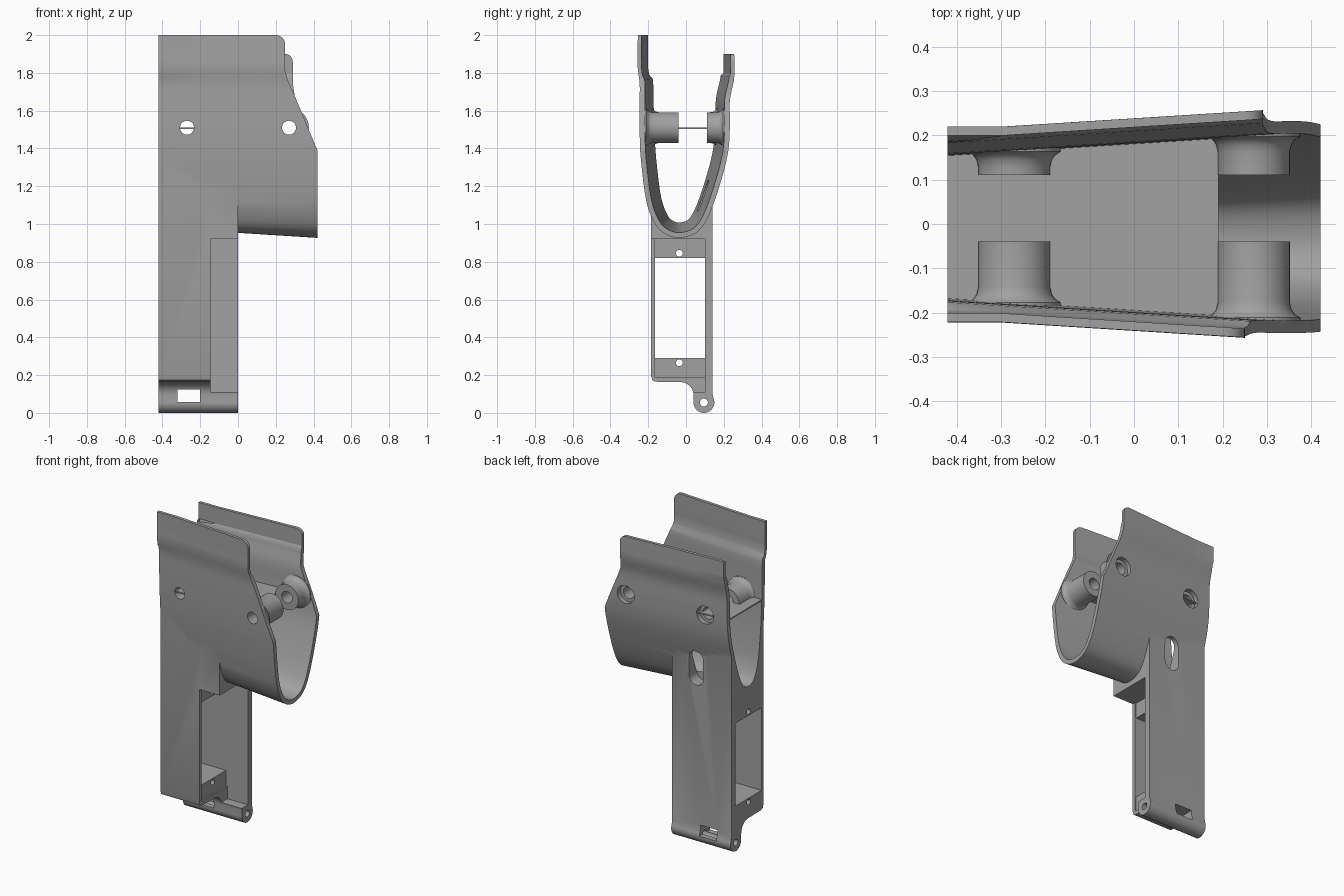
import bpy, bmesh, math
from mathutils import Vector

if "Cube" in bpy.data.objects:
    bpy.data.objects.remove(bpy.data.objects["Cube"])

grey = bpy.data.materials.new("plain_grey")
grey.diffuse_color = (0.36, 0.36, 0.36, 1)
grey.use_nodes = True
grey.node_tree.nodes["Principled BSDF"].inputs["Base Color"].default_value = grey.diffuse_color


def loft(name, rings):
    """Closed solid through rings of equal point count."""
    bm = bmesh.new()
    vs = [[bm.verts.new(p) for p in r] for r in rings]
    n = len(rings[0])
    for a, b in zip(vs, vs[1:]):
        for i in range(n):
            j = (i + 1) % n
            bm.faces.new((a[i], a[j], b[j], b[i]))
    bm.faces.new(vs[0])
    bm.faces.new(vs[-1])
    bmesh.ops.recalc_face_normals(bm, faces=bm.faces)
    me = bpy.data.meshes.new(name)
    bm.to_mesh(me)
    bm.free()
    me.materials.append(grey)
    ob = bpy.data.objects.new(name, me)
    bpy.context.collection.objects.link(ob)
    return ob


def prism(name, axis, pts, a, b):
    """Extrude (y,z) points along x, or (x,z) points along y."""
    if axis == 'x':
        return loft(name, [[(t, p, q) for p, q in pts] for t in (a, b)])
    return loft(name, [[(p, t, q) for p, q in pts] for t in (a, b)])


def arc(cx, cz, r, a0=0, a1=360, n=32):
    full = abs(a1 - a0) == 360
    return [(cx + r * math.cos(math.radians(a0 + (a1 - a0) * i / n)),
             cz + r * math.sin(math.radians(a0 + (a1 - a0) * i / n)))
            for i in range(n if full else n + 1)]


def rect(a0, a1, b0, b1):
    return [(a0, b0), (a1, b0), (a1, b1), (a0, b1)]


def combine(target, tool, op):
    m = target.modifiers.new("bool", 'BOOLEAN')
    m.operation, m.solver, m.object = op, 'EXACT', tool
    bpy.ops.object.select_all(action='DESELECT')
    target.select_set(True)
    bpy.context.view_layer.objects.active = target
    bpy.ops.object.modifier_apply(modifier=m.name)
    bpy.data.objects.remove(tool)


def cut(axis, pts, a, b):
    combine(body, prism("cutter", axis, pts, a, b), 'DIFFERENCE')


# U-shaped shell section at x = 0, from left rim round the bottom to right rim
base = [(-.24, 2.0), (-.24, 1.9), (-.24, 1.83), (-.228, 1.74), (-.226, 1.65),
        (-.222, 1.5), (-.212, 1.34), (-.185, 1.13), (-.145, 1.02), (-.10, .972),
        (-.04, .953), (.03, .97), (.075, 1.015), (.115, 1.1), (.155, 1.22),
        (.188, 1.34), (.204, 1.44), (.21, 1.55), (.213, 1.66), (.235, 1.76),
        (.238, 1.83), (.238, 1.92), (.238, 2.0)]


def smooth(pts, steps=4):
    p = [Vector(q) for q in pts]
    p = [p[0]] + p + [p[-1]]
    out = []
    for i in range(1, len(p) - 2):
        a, b, c, d = p[i - 1:i + 3]
        for k in range(steps):
            t = k / steps
            out.append(.5 * (2 * b + (c - a) * t + (2 * a - 5 * b + 4 * c - d) * t * t
                             + (3 * b - a - 3 * c + d) * t ** 3))
    return out + [p[-1]]


curve = smooth(base)


def section(x, inner):
    """The section grows towards +x; the inner one is thinner and overshoots the rim."""
    ring = []
    for i, p in enumerate(curve):
        t = curve[min(i + 1, len(curve) - 1)] - curve[max(i - 1, 0)]
        nrm = Vector((t.y, -t.x)).normalized()
        if nrm.dot(p - Vector((-.02, 1.5))) < 0:
            nrm = -nrm
        high = p.y > 1.78
        d = .063 * (max(x, -.3) if high else x)
        if inner:
            d -= .02 if high else .028
        q = p + nrm * d
        z = q.y
        if i in (0, len(curve) - 1):
            z = 2.1 if inner else 2.0
        ring.append((x, q.x, z))
    return ring


# Shell and handle in one body
body = loft("shell_and_handle", [section(x, False) for x in (-.42, -.3, -.24, 0, .42)])
handle = ([(-.185, 1.36), (-.185, .195), (-.178, .173), (-.16, .165), (-.03, .163)]
          + arc(-.03, .093, .07, 80, 0, 8)
          + arc(.095, .055, .055, 180, 380, 30) + [(.14, .1), (.14, 1.36)])
combine(body, prism("handle", 'x', handle, -.42, 0), 'UNION')
combine(body, loft("inside", [section(x, True) for x in (-.5, -.3, -.24, 0, .5)]), 'DIFFERENCE')

# Side outlines: sloped front edge, rounded upper corners
slope = [(.5, 1.197), (.30, 1.68)]
cut('y', slope + [(.262, 1.765), (.25, 1.81)] + arc(.2, 1.95, .05, 0, 90, 8)
    + [(.2, 2.2), (.5, 2.2)], -.5, 0)
cut('y', slope + [(.291, 1.74)] + arc(.25, 1.86, .04, 0, 90, 8)
    + [(-.5, 1.9), (-.5, 2.2), (.5, 2.2)], 0, .5)

# Screw bosses with flared roots
HZ = 1.51
for x in (-.27, .27):
    for s, end, wall in ((-1, -.04, -.222), (1, .11, .208)):
        root = wall + s * (.063 * x - .028)
        prof = [(end, .081), (root - s * .035, .081), (root - s * .018, .085),
                (root - s * .007, .093), (root, .105), (root + s * .008, .105)]
        boss = loft("boss", [[(p, y, q) for p, q in arc(x, HZ, r, n=40)] for y, r in prof])
        combine(body, boss, 'UNION')
    cut('y', arc(x, HZ, .037), -.4, .4)
    cut('y', arc(x, HZ, .058), .178 + .063 * x, .4)

# Handle openings: corner notch, pocket, window, screw holes
cut('x', rect(-.3, .10, .11, .92), -.145, .1)
cut('x', rect(-.165, .10, .19, .92), -.155, -.1)
cut('x', rect(-.165, .10, .29, .82), -.5, -.1)
for z in (.265, .845):
    cut('x', arc(-.035, z, .018, n=20), -.5, -.1)

# Hinge bore, hinge gap and oval slot in the back wall
cut('x', arc(.095, .055, .021, n=24), -.5, .1)
cut('y', rect(-.32, -.2, .058, .125), -.3, .3)
cut('y', arc(-.17, 1.185, .05, 0, 180, 14) + arc(-.17, 1.065, .05, 180, 360, 14), .06, .3)

bpy.ops.object.select_all(action='DESELECT')
body.select_set(True)
bpy.context.view_layer.objects.active = body
bpy.ops.object.shade_smooth_by_angle(angle=math.radians(28))

# Thin plate between the shell walls
plate = [(x, s, z) for x in (-.42, .19) for s, z in ((-1, 0), (1, 0), (1, .008), (-1, .008))]
pts = [(x, (-.21 if s < 0 else .196) + s * .063 * x, 1.504 + z) for x, s, z in plate]
loft("cross_plate", [pts[:4], pts[4:]])
